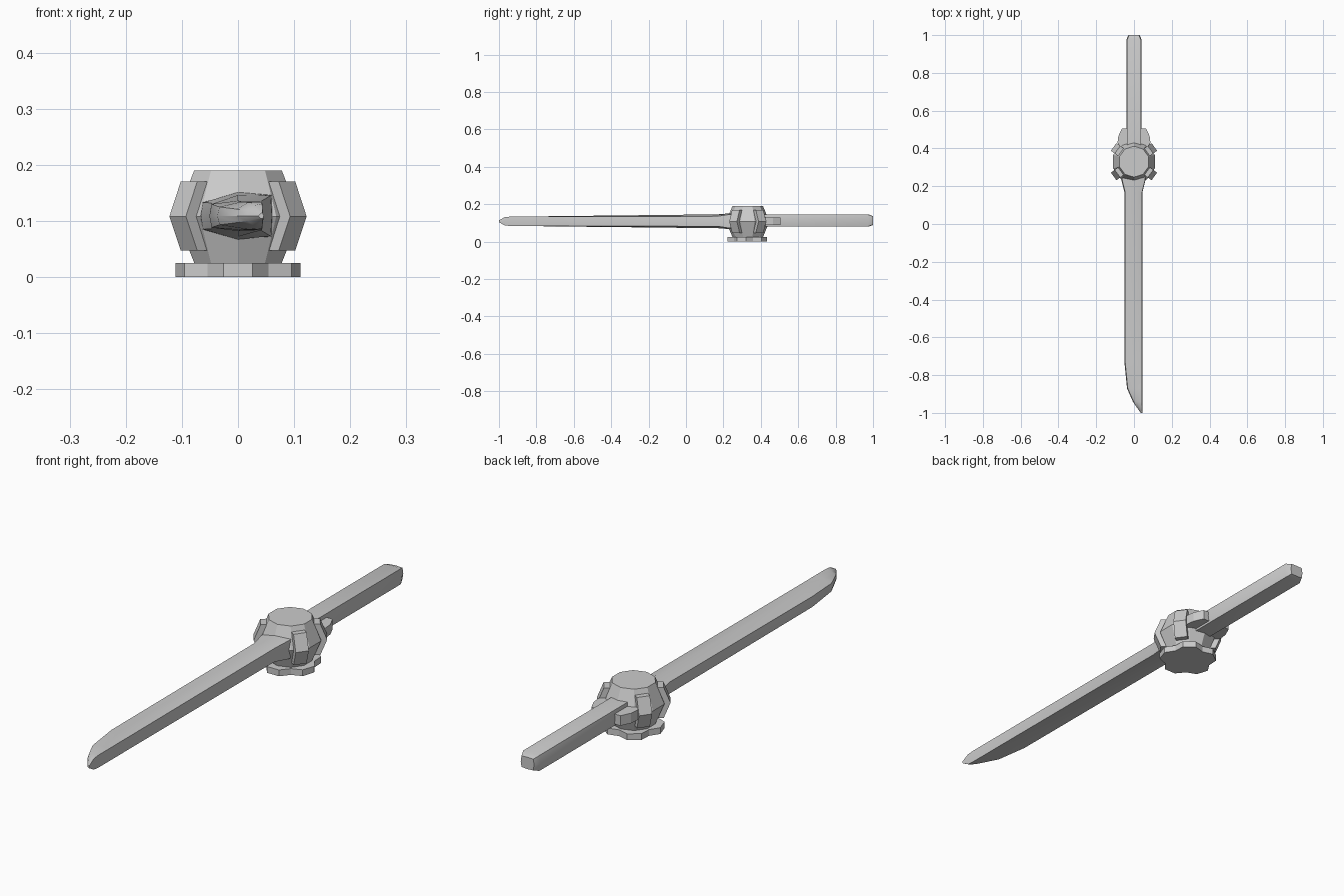
import bpy, bmesh
from math import sin, cos, radians, pi

if "Cube" in bpy.data.objects:
    bpy.data.objects.remove(bpy.data.objects["Cube"])

HY, CZ = 0.33, 0.108   # hub centre


def make(name, bm, smooth=None):
    bmesh.ops.recalc_face_normals(bm, faces=bm.faces)
    me = bpy.data.meshes.new(name)
    bm.to_mesh(me)
    bm.free()
    ob = bpy.data.objects.new(name, me)
    bpy.context.collection.objects.link(ob)
    if smooth:
        bpy.ops.object.select_all(action='DESELECT')
        ob.select_set(True)
        bpy.context.view_layer.objects.active = ob
        bpy.ops.object.shade_smooth_by_angle(angle=radians(smooth))
    return ob


def loft(name, rings, smooth=None):
    """Skin a list of equal-length closed rings and cap both ends."""
    bm = bmesh.new()
    vs = [[bm.verts.new(p) for p in r] for r in rings]
    n = len(vs[0])
    for a, b in zip(vs, vs[1:]):
        for i in range(n):
            j = (i + 1) % n
            bm.faces.new((a[i], a[j], b[j], b[i]))
    bm.faces.new(vs[0])
    bm.faces.new(vs[-1])
    return make(name, bm, smooth)


def prism(name, outline, z0, z1):
    return loft(name, [[(x, y, z) for x, y in outline] for z in (z0, z1)])


# ten-sided barrel hub
def decagon(r, z):
    return [(r * cos(radians(18 + 36 * i)), HY + r * sin(radians(18 + 36 * i)), z)
            for i in range(10)]


loft("hub", [decagon(0.082, 0.025), decagon(0.116, CZ), decagon(0.082, 0.19)])

# raised ribs on four hub faces
for k, deg in enumerate((36, 144, 216, 324)):
    a = radians(deg)
    rings = []
    for z, ri, ro in ((0.047, 0.075, 0.108), (CZ, 0.1, 0.133), (0.17, 0.075, 0.108)):
        rings.append([(r * cos(a) - w * sin(a), HY + r * sin(a) + w * cos(a), z)
                      for r, w in ((ri, -0.025), (ro, -0.025), (ro, 0.025), (ri, 0.025))])
    loft(f"hub_rib_{k + 1}", rings)

# five-pronged foot plate
star = []
for i in range(5):
    a = radians(-90 + 72 * i)
    for w in (-0.026, 0.026):
        star.append((0.109 * cos(a) - w * sin(a), HY + 0.109 * sin(a) + w * cos(a)))
    b = a + pi / 5
    star.append((0.092 * cos(b), HY + 0.092 * sin(b)))
prism("foot_plate", star, 0, 0.025)

# hooked claws beside the grip
for side, s in (("left", -1), ("right", 1)):
    claw = [(0.03, 0.39), (0.07, 0.39), (0.087, 0.43), (0.083, 0.465),
            (0.064, 0.505), (0.036, 0.505), (0.036, 0.45)]
    prism(f"grip_claw_{side}", [(s * x, y) for x, y in claw], 0.09, 0.13)

# grip with a bevelled end
rings = []
for y, k in ((0.38, 1), (0.975, 1), (1.0, 0.72)):
    sec = [(0.036, -0.031), (0.041, 0), (0.036, 0.031), (0, 0.033),
           (-0.036, 0.031), (-0.041, 0), (-0.036, -0.031), (0, -0.033)]
    rings.append([(x * k, y, 0.113 + z * k) for x, z in sec])
loft("grip", rings, 25)

# blade: y, edge x, ridge x, back x, half thicknesses (edge, ridge, back)
stations = [
    (0.27, -0.066, 0.000, 0.062, 0.024, 0.042, 0.038),
    (0.23, -0.062, 0.000, 0.058, 0.024, 0.042, 0.036),
    (0.17, -0.047, 0.000, 0.043, 0.023, 0.037, 0.027),
    (-0.73, -0.047, 0.000, 0.043, 0.021, 0.027, 0.025),
    (-0.87, -0.033, 0.005, 0.043, 0.016, 0.025, 0.025),
    (-0.94, -0.002, 0.018, 0.043, 0.012, 0.024, 0.025),
    (-0.97, 0.018, 0.030, 0.043, 0.009, 0.019, 0.022),
    (-1.00, 0.040, 0.042, 0.044, 0.004, 0.005, 0.005),
]
rings = []
for y, e, m, b, te, tm, tb in stations:
    sec = [(e, -te), (m, -tm), (b, -tb), (b + 0.002, 0),
           (b, tb), (m, tm), (e, te), (e - 0.004, 0)]
    rings.append([(x, y, 0.109 + z) for x, z in sec])
loft("blade", rings, 25)
